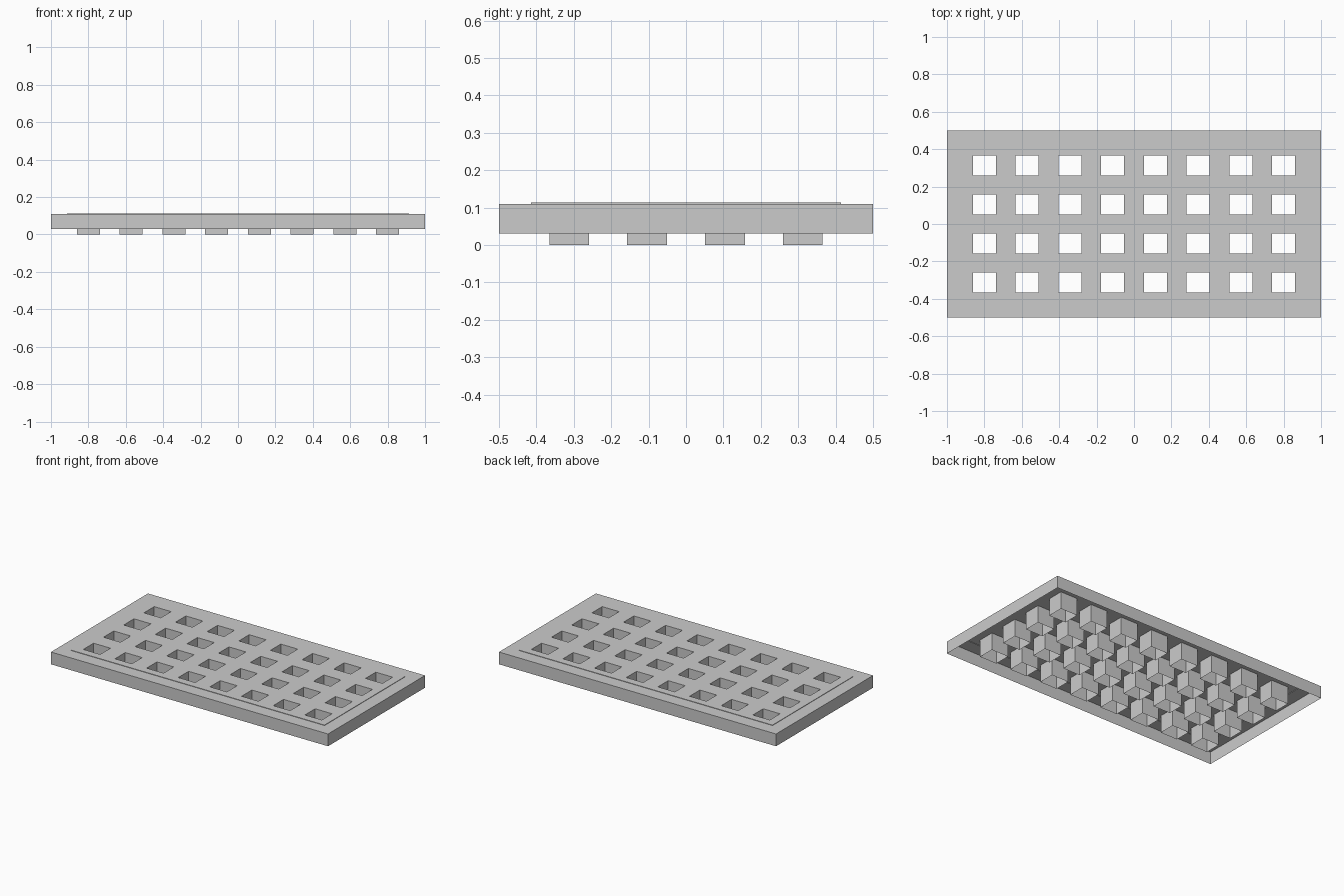
import bpy, bmesh

if "Cube" in bpy.data.objects:
    bpy.data.objects.remove(bpy.data.objects["Cube"])

NX, NY = 8, 4
PITCH_X, PITCH_Y = 0.2285, 0.2083
HALF_X, HALF_Y = 0.061, 0.053       # half size of a cell opening
PANEL_X, PANEL_Y = 0.915, 0.415     # half size of the raised panel
RIM_BOTTOM, RIM_TOP, PANEL_TOP = 0.03, 0.11, 0.113


def finish(name, bm):
    bmesh.ops.remove_doubles(bm, verts=bm.verts, dist=1e-5)
    mesh = bpy.data.meshes.new(name)
    bm.to_mesh(mesh)
    bm.free()
    obj = bpy.data.objects.new(name, mesh)
    bpy.context.collection.objects.link(obj)
    return obj


def loop(bm, hx, hy, z, cx=0, cy=0):
    return [bm.verts.new((cx + sx * hx, cy + sy * hy, z))
            for sx, sy in ((-1, -1), (1, -1), (1, 1), (-1, 1))]


def bridge(bm, a, b):
    for i in range(4):
        j = (i + 1) % 4
        bm.faces.new((a[i], a[j], b[j], b[i]))


def centres(n, pitch):
    return [(i - (n - 1) / 2) * pitch for i in range(n)]


def cuts(n, pitch, half, edge):
    return [-edge] + [c + s * half for c in centres(n, pitch) for s in (-1, 1)] + [edge]


# Thin outer skirt, flat rim and the small step up to the panel
bm = bmesh.new()
rings = [loop(bm, 1, 0.5, RIM_BOTTOM), loop(bm, 1, 0.5, RIM_TOP),
         loop(bm, PANEL_X, PANEL_Y, RIM_TOP), loop(bm, PANEL_X, PANEL_Y, PANEL_TOP)]
for a, b in zip(rings, rings[1:]):
    bridge(bm, a, b)
finish("tray_rim", bm)

# Raised panel: grid with the cell openings left out
bm = bmesh.new()
xs = cuts(NX, PITCH_X, HALF_X, PANEL_X)
ys = cuts(NY, PITCH_Y, HALF_Y, PANEL_Y)
grid = [[bm.verts.new((x, y, PANEL_TOP)) for y in ys] for x in xs]
for i in range(len(xs) - 1):
    for j in range(len(ys) - 1):
        if not (i % 2 and j % 2):
            bm.faces.new((grid[i][j], grid[i + 1][j], grid[i + 1][j + 1], grid[i][j + 1]))
finish("perforated_panel", bm)

# Open-bottomed square cells hanging below the panel
bm = bmesh.new()
for cx in centres(NX, PITCH_X):
    for cy in centres(NY, PITCH_Y):
        bridge(bm, loop(bm, HALF_X, HALF_Y, 0, cx, cy),
               loop(bm, HALF_X, HALF_Y, PANEL_TOP, cx, cy))
finish("cell_walls", bm)
